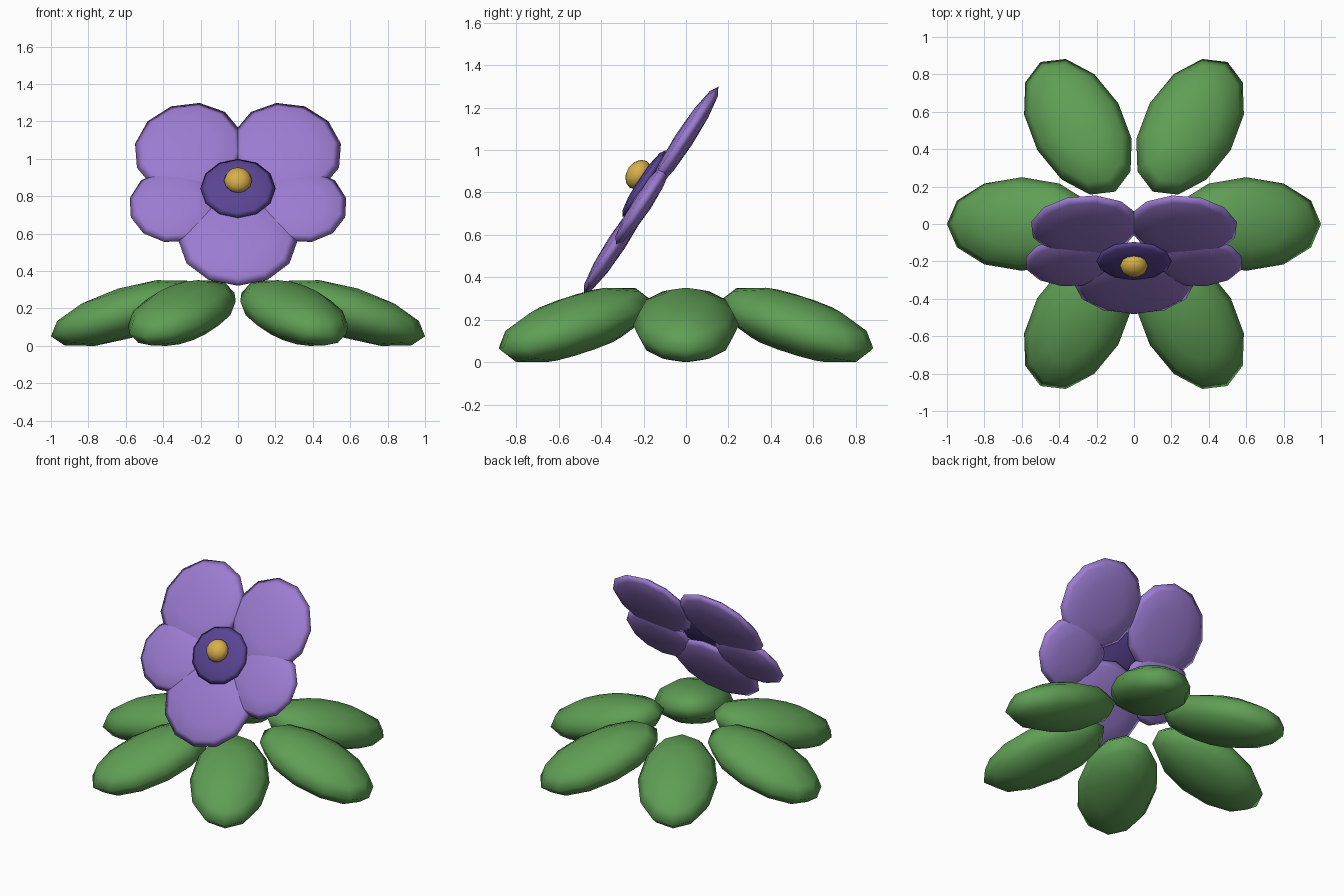
import bpy
from math import radians
from mathutils import Matrix

if "Cube" in bpy.data.objects:
    bpy.data.objects.remove(bpy.data.objects["Cube"])


def material(name, rgb):
    m = bpy.data.materials.new(name)
    m.diffuse_color = (*rgb, 1.0)
    m.use_nodes = True
    m.node_tree.nodes["Principled BSDF"].inputs["Base Color"].default_value = m.diffuse_color
    return m


GREEN = material("leaf green", (0.115, 0.345, 0.09))
PURPLE = material("petal purple", (0.33, 0.2, 0.64))
DARK = material("dark purple", (0.1, 0.058, 0.29))
YELLOW = material("pollen yellow", (0.69, 0.43, 0.07))


def blob(name, mat, matrix, size):
    """Squashed low-poly sphere with its poles along the local z axis."""
    bpy.ops.mesh.primitive_uv_sphere_add(segments=12, ring_count=6, radius=1)
    ob = bpy.context.object
    ob.name = name
    ob.data.transform(matrix @ Matrix.Diagonal((*size, 1.0)))
    ob.data.materials.append(mat)
    ob.data.shade_smooth()
    return ob


def rot(deg, axis):
    return Matrix.Rotation(radians(deg), 4, axis)


# Rosette of six drooping leaves
for i in range(6):
    place = rot(60 * i, 'Z') @ Matrix.Translation((0.6, 0, 0.175)) @ rot(17.3, 'Y')
    blob(f"leaf_{i + 1}", GREEN, place, (0.419, 0.25, 0.137))

# Bloom frame: local x = right, y = up along the bloom, z = facing forward
bloom = Matrix.Translation((0, -0.145, 0.84)) @ rot(57, 'X')


def petal(name, x, y, angle, size):
    place = bloom @ Matrix.Translation((x, y, 0)) @ rot(angle, 'Z')
    blob(name, PURPLE, place, size)


# Petals: mirrored upper and side pairs, one lower petal
for side, s in (("right", 1), ("left", -1)):
    petal(f"upper_petal_{side}", s * 0.262, 0.25, 39 if s > 0 else 141, (0.285, 0.307, 0.045))
    petal(f"side_petal_{side}", s * 0.34, -0.107, -18 if s > 0 else 198, (0.245, 0.237, 0.045))
petal("lower_petal", 0, -0.333, -90, (0.286, 0.318, 0.045))

# Dark throat and yellow centre
blob("flower_throat", DARK, bloom @ Matrix.Translation((0, -0.028, 0.045)), (0.2, 0.188, 0.032))
blob("flower_centre", YELLOW, bloom @ Matrix.Translation((0, -0.006, 0.09)), (0.075, 0.075, 0.057))
